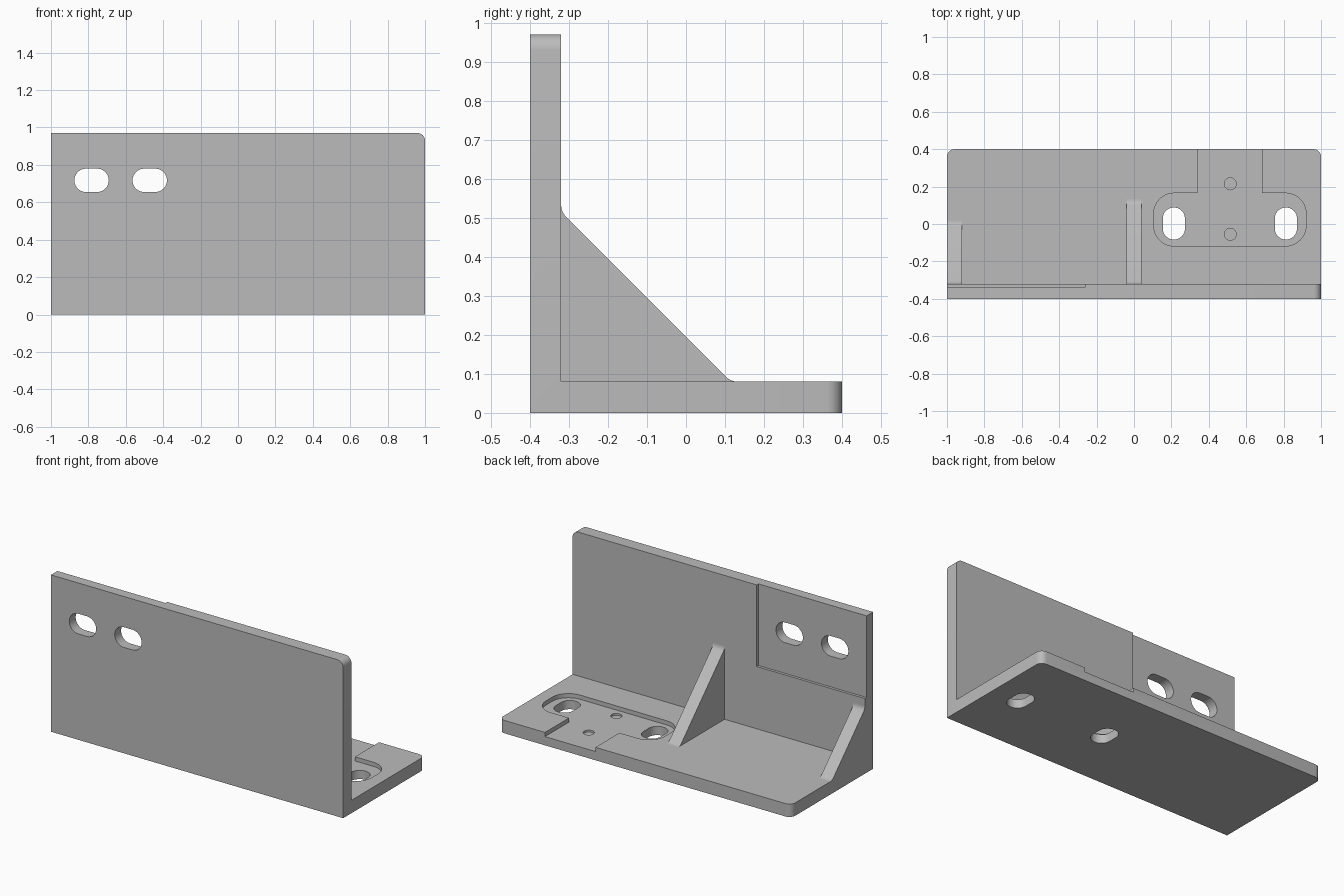
import bpy, bmesh, math
from mathutils import Vector

if "Cube" in bpy.data.objects:
    bpy.data.objects.remove(bpy.data.objects["Cube"], do_unlink=True)

grey = bpy.data.materials.new("machined grey")
grey.use_nodes = True
COLOUR = (0.5, 0.5, 0.5, 1)
grey.diffuse_color = COLOUR
grey.node_tree.nodes["Principled BSDF"].inputs["Base Color"].default_value = COLOUR


def prism(name, outline, axis, lo, hi, rounded_edges=None, radius=0.04):
    """Extrude a 2D outline along an axis, optionally rounding chosen edges."""
    place = {"x": lambda u, v: (lo, u, v),
             "y": lambda u, v: (u, lo, v),
             "z": lambda u, v: (u, v, lo)}[axis]
    step = Vector([(hi - lo) if a == axis else 0 for a in "xyz"])
    bm = bmesh.new()
    bm.faces.new([bm.verts.new(place(u, v)) for u, v in outline])
    bmesh.ops.remove_doubles(bm, verts=bm.verts[:], dist=1e-5)
    ext = bmesh.ops.extrude_face_region(bm, geom=bm.faces[:], use_keep_orig=True)
    bmesh.ops.translate(bm, vec=step,
                        verts=[g for g in ext["geom"] if isinstance(g, bmesh.types.BMVert)])
    bmesh.ops.recalc_face_normals(bm, faces=bm.faces[:])
    if rounded_edges:
        chosen = [e for e in bm.edges
                  if rounded_edges((e.verts[0].co + e.verts[1].co) / 2)]
        bmesh.ops.bevel(bm, geom=chosen, offset=radius, segments=8,
                        profile=0.5, affect='EDGES')
    mesh = bpy.data.meshes.new(name)
    bm.to_mesh(mesh)
    bm.free()
    mesh.materials.append(grey)
    obj = bpy.data.objects.new(name, mesh)
    bpy.context.collection.objects.link(obj)
    return obj


def rounded_rect(u0, u1, v0, v1, r, n=10):
    """Outline running from the upper left corner round to the upper right."""
    corners = [(u0 + r, v1 - r, 90), (u0 + r, v0 + r, 180),
               (u1 - r, v0 + r, 270), (u1 - r, v1 - r, 0)]
    pts = []
    for cu, cv, start in corners:
        for i in range(n + 1):
            a = math.radians(start + 90 * i / n)
            pts.append((cu + r * math.cos(a), cv + r * math.sin(a)))
    return pts


def activate(obj):
    bpy.ops.object.select_all(action='DESELECT')
    obj.select_set(True)
    bpy.context.view_layer.objects.active = obj


def cut(target, cutter):
    cutter.hide_render = True
    mod = target.modifiers.new("cut", 'BOOLEAN')
    mod.operation, mod.solver, mod.object = 'DIFFERENCE', 'EXACT', cutter
    activate(target)
    bpy.ops.object.modifier_apply(modifier=mod.name)
    bpy.data.objects.remove(cutter, do_unlink=True)


WALL_Y, BASE_Z, TOP, BACK = -0.32, 0.08, 0.97, 0.4


# L-shaped body with two rounded base corners and one rounded wall corner
def is_outer_corner(m):
    base_corner = abs(m.x) > 0.99 and m.y > BACK - 0.01 and abs(m.z - BASE_Z / 2) < 0.01
    wall_corner = m.x > 0.99 and m.z > TOP - 0.01
    return base_corner or wall_corner


body = prism("angle_bracket", [(-BACK, 0), (BACK, 0), (BACK, BASE_Z), (WALL_Y, BASE_Z),
                               (WALL_Y, TOP), (-BACK, TOP)], "x", -1, 1, is_outer_corner)

# Shallow rectangular seat on the back of the wall
cut(body, prism("wall_seat_cutter", [(-1.1, 0.465), (-0.26, 0.465), (-0.26, 1.1), (-1.1, 1.1)],
                "y", -0.337, -0.2))

# Horizontal slots through the wall
for x in (-0.783, -0.472):
    cut(body, prism("wall_slot_cutter", rounded_rect(x - 0.092, x + 0.092, 0.655, 0.78, 0.0625),
                    "y", -0.5, -0.1))

# Base pocket with a channel leading out of the back edge
FLOOR = 0.054
pocket = rounded_rect(0.105, 0.92, -0.118, 0.165, 0.11)
pocket += [(0.685, 0.165), (0.685, 0.5), (0.34, 0.5), (0.34, 0.165)]
cut(body, prism("pocket_cutter", pocket, "z", FLOOR, 0.2))

# Slots through the base
for x in (0.213, 0.812):
    cut(body, prism("base_slot_cutter", rounded_rect(x - 0.059, x + 0.059, -0.083, 0.088, 0.058),
                    "z", -0.1, 0.2))

# Two small blind holes in the pocket floor
for y in (-0.055, 0.215):
    cut(body, prism("dimple_cutter", rounded_rect(0.483, 0.547, y - 0.032, y + 0.032, 0.032, 6),
                    "z", FLOOR - 0.012, 0.2))


# Triangular gussets with filleted ends
def gusset(name, x0, x1, reach):
    t = 0.018
    foot, peak = Vector((WALL_Y + reach, BASE_Z)), Vector((WALL_Y, BASE_Z + reach))
    slope = (peak - foot).normalized() * t

    def fillet(a, b, c, n=5):
        return [a * (1 - s) ** 2 + b * 2 * s * (1 - s) + c * s * s
                for s in (i / n for i in range(n + 1))]

    outline = [Vector((WALL_Y, BASE_Z))]
    outline += fillet(foot + Vector((t, 0)), foot, foot + slope)
    outline += fillet(peak - slope, peak, peak + Vector((0, t)))
    return prism(name, outline, "x", x0, x1)


parts = [body,
         gusset("middle_gusset", -0.04, 0.04, 0.435),
         gusset("end_gusset", -1, -0.92, 0.32)]

for part in parts:
    activate(part)
    bpy.ops.object.shade_smooth_by_angle(angle=math.radians(30))
